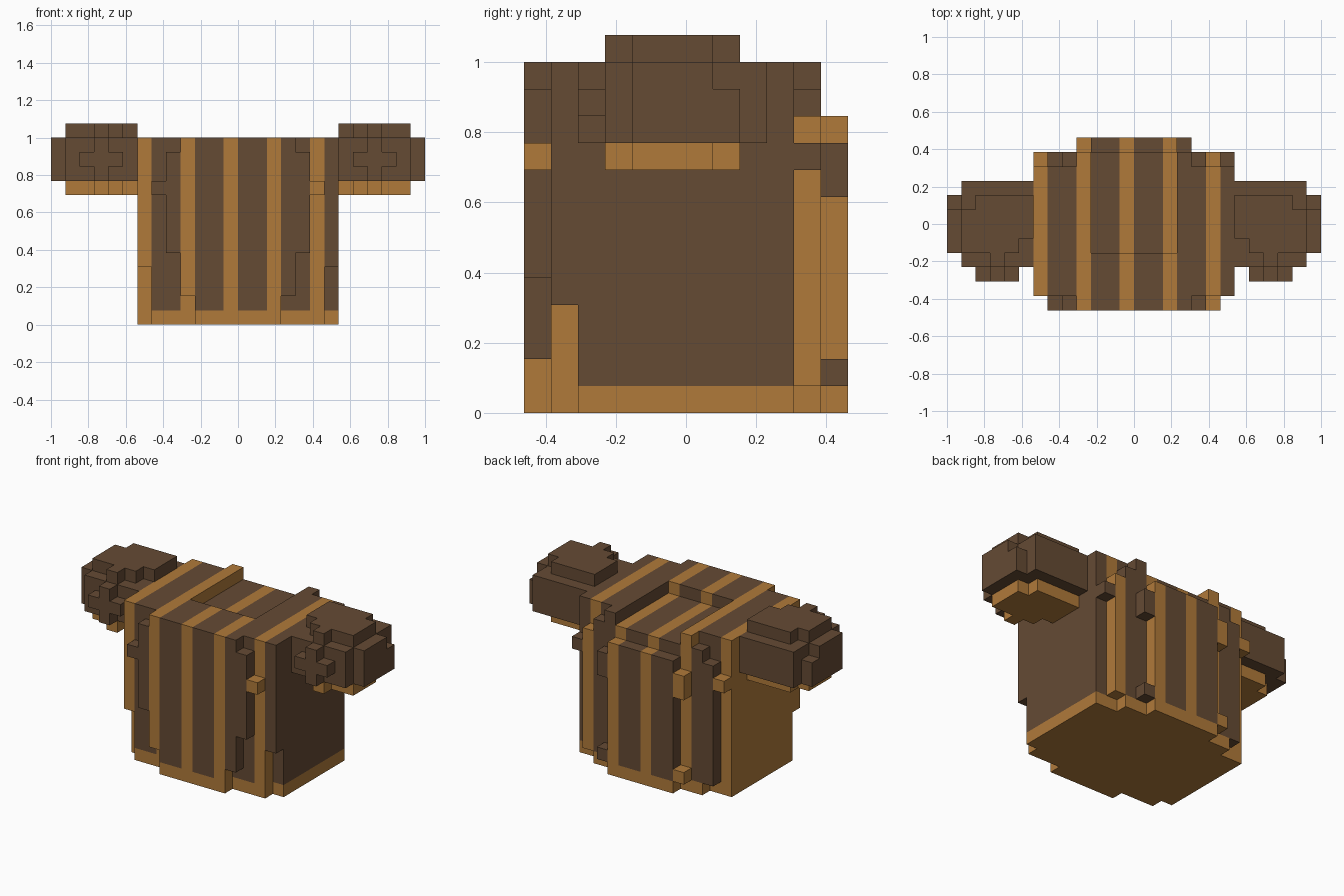
import bpy, bmesh
from mathutils import Vector

old = bpy.data.objects.get("Cube")
if old:
    bpy.data.objects.remove(old, do_unlink=True)

U = 2 / 26  # edge of one block


def material(name, rgb):
    m = bpy.data.materials.new(name)
    m.use_nodes = True
    m.diffuse_color = (*rgb, 1)
    m.node_tree.nodes["Principled BSDF"].inputs["Base Color"].default_value = (*rgb, 1)
    return m


MATS = [material("dark brown", (0.130, 0.069, 0.034)),
        material("golden tan", (0.434, 0.195, 0.042))]


def box(x0, x1, y0, y1, z0, z1):
    return {(x, y, z) for x in range(x0, x1) for y in range(y0, y1) for z in range(z0, z1)}


def slab(y, steps):
    """One-block-deep symmetric layer; steps are (half width, bottom, top)."""
    cells = set()
    for w, z0, z1 in steps:
        cells |= box(-w, w, y, y + 1, z0, z1)
    return cells


def build(name, cells, rule):
    """Skin the outer faces of the blocks and merge flat regions."""
    bm = bmesh.new()
    verts = {}

    def vert(p):
        key = tuple(p)
        if key not in verts:
            verts[key] = bm.verts.new(Vector(p) * U)
        return verts[key]

    for c in sorted(cells):
        for axis in range(3):
            for side in (0, 1):
                n = list(c)
                n[axis] += 2 * side - 1
                if tuple(n) in cells:
                    continue
                a, b = (axis + 1) % 3, (axis + 2) % 3
                loop = []
                for da, db in ((0, 0), (1, 0), (1, 1), (0, 1)):
                    p = list(c)
                    p[axis] += side
                    p[a] += da
                    p[b] += db
                    loop.append(vert(p))
                face = bm.faces.new(loop if side else loop[::-1])
                face.material_index = rule(c)
    bmesh.ops.dissolve_limit(bm, angle_limit=0.01, verts=bm.verts[:],
                             edges=bm.edges[:], delimit={'MATERIAL'})
    mesh = bpy.data.meshes.new(name)
    bm.to_mesh(mesh)
    bm.free()
    for m in MATS:
        mesh.materials.append(m)
    obj = bpy.data.objects.new(name, mesh)
    bpy.context.collection.objects.link(obj)


# Striped body: core, two stepped front layers, two stepped back layers
body = box(-7, 7, -4, 4, 0, 13)
body |= slab(-5, [(6, 0, 4), (7, 4, 13)])
body |= slab(-6, [(3, 0, 2), (4, 2, 5), (5, 5, 12), (6, 9, 10), (4, 12, 13)])
body |= slab(4, [(5, 0, 1), (6, 1, 9), (7, 9, 10), (6, 10, 11), (5, 11, 12), (4, 12, 13)])
body |= slab(5, [(3, 0, 1), (4, 1, 2), (3, 2, 8), (4, 8, 10), (3, 10, 11)])
# Shallow recess in the top
body -= box(-3, 3, -2, 5, 12, 13)
build("striped_body", body, lambda c: int(c[2] < 1 or (c[0] + 7) % 3 == 0))


# Side bobble: rounded block with caps and a front cross
def cap(z):
    return (box(7, 11, 1, 2, z, z + 1) | box(7, 12, -1, 1, z, z + 1)
            | box(8, 12, -2, -1, z, z + 1) | box(9, 10, -3, -2, z, z + 1))


bobble = box(7, 12, -3, 3, 10, 13)
bobble |= box(12, 13, -2, 1, 10, 13) | box(12, 13, 1, 2, 10, 12)
bobble |= box(8, 11, -4, -3, 11, 12) | box(9, 10, -4, -3, 10, 13)
bobble |= cap(13) | cap(9)
mirrored = {(-x - 1, y, z) for x, y, z in bobble}
for name, cells in (("left_bobble", bobble), ("right_bobble", mirrored)):
    build(name, cells, lambda c: int(c[2] < 10))
